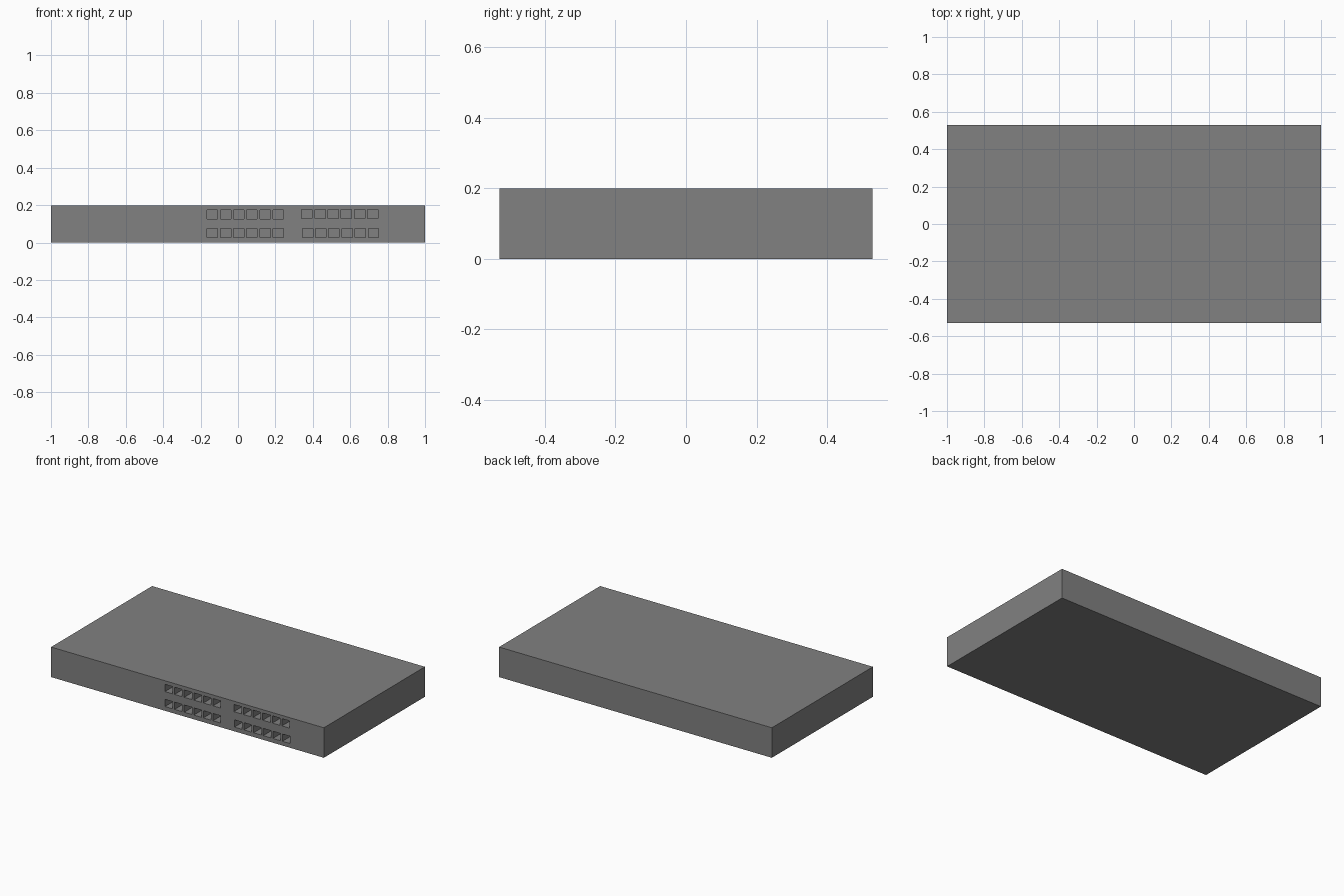
import bpy, bmesh
from mathutils import Matrix, Vector

if "Cube" in bpy.data.objects:
    bpy.data.objects.remove(bpy.data.objects["Cube"])

W, D, H = 2.0, 1.058, 0.199
PORT_W, PORT_H, PORT_DEPTH, PITCH = 0.056, 0.048, 0.09, 0.0705


def add_box(bm, lo, hi):
    lo, hi = Vector(lo), Vector(hi)
    size = hi - lo
    m = Matrix.Translation((lo + hi) / 2) @ Matrix.Diagonal((*size, 1))
    bmesh.ops.create_cube(bm, size=1, matrix=m)


def make_object(name, bm, mat):
    mesh = bpy.data.meshes.new(name)
    bm.to_mesh(mesh)
    bm.free()
    mesh.materials.append(mat)
    obj = bpy.data.objects.new(name, mesh)
    bpy.context.collection.objects.link(obj)
    return obj


# Dark painted metal
dark = bpy.data.materials.new("dark_metal")
dark.diffuse_color = (0.22, 0.22, 0.22, 1)
dark.use_nodes = True
dark.node_tree.nodes["Principled BSDF"].inputs["Base Color"].default_value = dark.diffuse_color

# Rack case
bm = bmesh.new()
add_box(bm, (-W / 2, -D / 2, 0), (W / 2, D / 2, H))
case = make_object("switch_case", bm, dark)

# Port cutters: four banks of six sockets (left edge, bottom edge)
bm = bmesh.new()
for x0, z0 in ((-0.165, 0.127), (-0.165, 0.028), (0.340, 0.129), (0.344, 0.028)):
    for i in range(6):
        x = x0 + i * PITCH
        add_box(bm, (x, -D / 2 - 0.05, z0),
                (x + PORT_W, -D / 2 + PORT_DEPTH, z0 + PORT_H))
cutter = make_object("port_cutter", bm, dark)
cutter.hide_render = True

# Sink the ports into the front panel
mod = case.modifiers.new("ports", 'BOOLEAN')
mod.operation = 'DIFFERENCE'
mod.solver = 'EXACT'
mod.object = cutter
bpy.context.view_layer.objects.active = case
case.select_set(True)
bpy.ops.object.modifier_apply(modifier=mod.name)
bpy.data.objects.remove(cutter)
